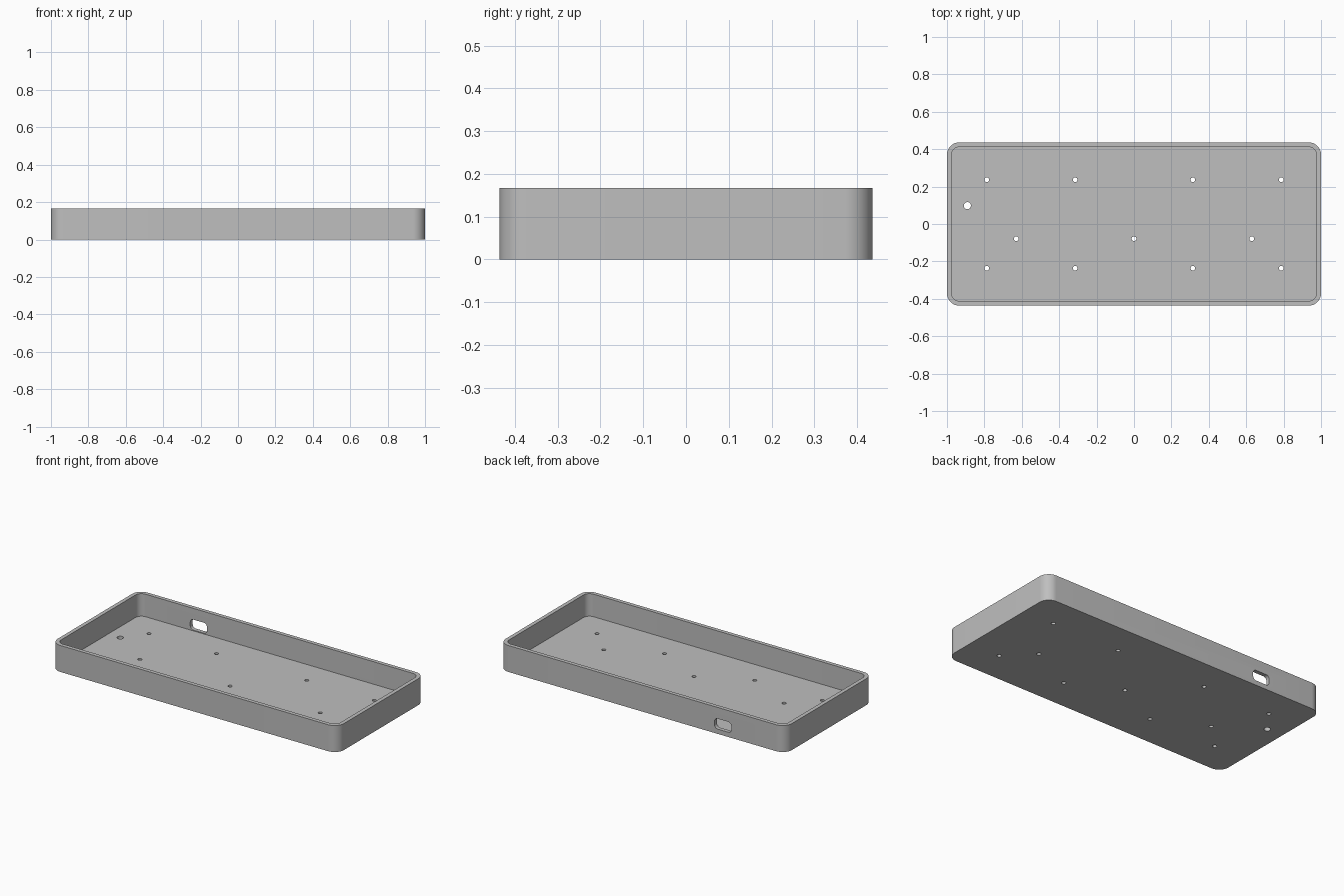
import bpy, bmesh
from math import cos, sin, pi, radians
from mathutils import Matrix, Vector

cube = bpy.data.objects.get("Cube")
if cube:
    bpy.data.objects.remove(cube, do_unlink=True)

LENGTH, DEPTH, HEIGHT = 2.0, 0.873, 0.167
WALL = 0.0248
CORNER = 0.066
UNIT = 0.1575          # spacing of the mounting grid

grey = bpy.data.materials.new("light grey plastic")
grey.use_nodes = True
grey.diffuse_color = (0.52, 0.52, 0.52, 1)
grey.node_tree.nodes["Principled BSDF"].inputs["Base Color"].default_value = grey.diffuse_color


def rounded_prism(bm, width, depth, radius, low, high, steps=12, matrix=Matrix()):
    """Rounded rectangle in the local xy plane, extruded from low to high."""
    points = []
    for i, (sx, sy) in enumerate([(1, 1), (-1, 1), (-1, -1), (1, -1)]):
        for k in range(steps + 1):
            a = (i + k / steps) * pi / 2
            points.append((sx * (width / 2 - radius) + radius * cos(a),
                           sy * (depth / 2 - radius) + radius * sin(a)))
    bottom = [bm.verts.new(matrix @ Vector((x, y, low))) for x, y in points]
    top = [bm.verts.new(matrix @ Vector((x, y, high))) for x, y in points]
    bm.faces.new(bottom[::-1])
    bm.faces.new(top)
    n = len(points)
    for i in range(n):
        j = (i + 1) % n
        bm.faces.new((bottom[i], bottom[j], top[j], top[i]))


def make_object(name, bm):
    bmesh.ops.recalc_face_normals(bm, faces=bm.faces)
    mesh = bpy.data.meshes.new(name)
    bm.to_mesh(mesh)
    bm.free()
    mesh.materials.append(grey)
    obj = bpy.data.objects.new(name, mesh)
    bpy.context.collection.objects.link(obj)
    return obj


# Outer block of the tray
bm = bmesh.new()
rounded_prism(bm, LENGTH, DEPTH, CORNER, 0, HEIGHT)
tray = make_object("case_tray", bm)

# Open cavity
bm = bmesh.new()
rounded_prism(bm, LENGTH - 2 * WALL, DEPTH - 2 * WALL, CORNER - WALL, WALL, HEIGHT + 0.1)
cavity = make_object("cavity_cutter", bm)

# Screw holes on the grid, plus one larger reset hole
holes = [(sx * n * UNIT, sy * 1.5 * UNIT, 0.0125)
         for sx in (-1, 1) for sy in (-1, 1) for n in (2, 5)]
holes += [(n * UNIT, -0.5 * UNIT, 0.0125) for n in (-4, 0, 4)]
holes.append((-0.891, 0.098, 0.019))
bm = bmesh.new()
for x, y, r in holes:
    bmesh.ops.create_cone(bm, cap_ends=True, segments=24, radius1=r, radius2=r,
                          depth=0.1, matrix=Matrix.Translation((x, y, 0.01)))
drills = make_object("hole_cutter", bm)

# Cable port through the back wall
bm = bmesh.new()
port_frame = Matrix.Translation((-0.5635, DEPTH / 2, 0.063)) @ Matrix.Rotation(radians(90), 4, "X")
rounded_prism(bm, 0.117, 0.066, 0.022, -0.08, 0.08, 8, port_frame)
port = make_object("port_cutter", bm)

# Cut everything, then drop the cutters
bpy.context.view_layer.objects.active = tray
tray.select_set(True)
for cutter in (cavity, drills, port):
    cutter.hide_render = True
    mod = tray.modifiers.new(cutter.name, "BOOLEAN")
    mod.operation = "DIFFERENCE"
    mod.solver = "EXACT"
    mod.object = cutter
    bpy.ops.object.modifier_apply(modifier=mod.name)
    bpy.data.objects.remove(cutter, do_unlink=True)

bpy.ops.object.shade_smooth_by_angle(angle=radians(30))
